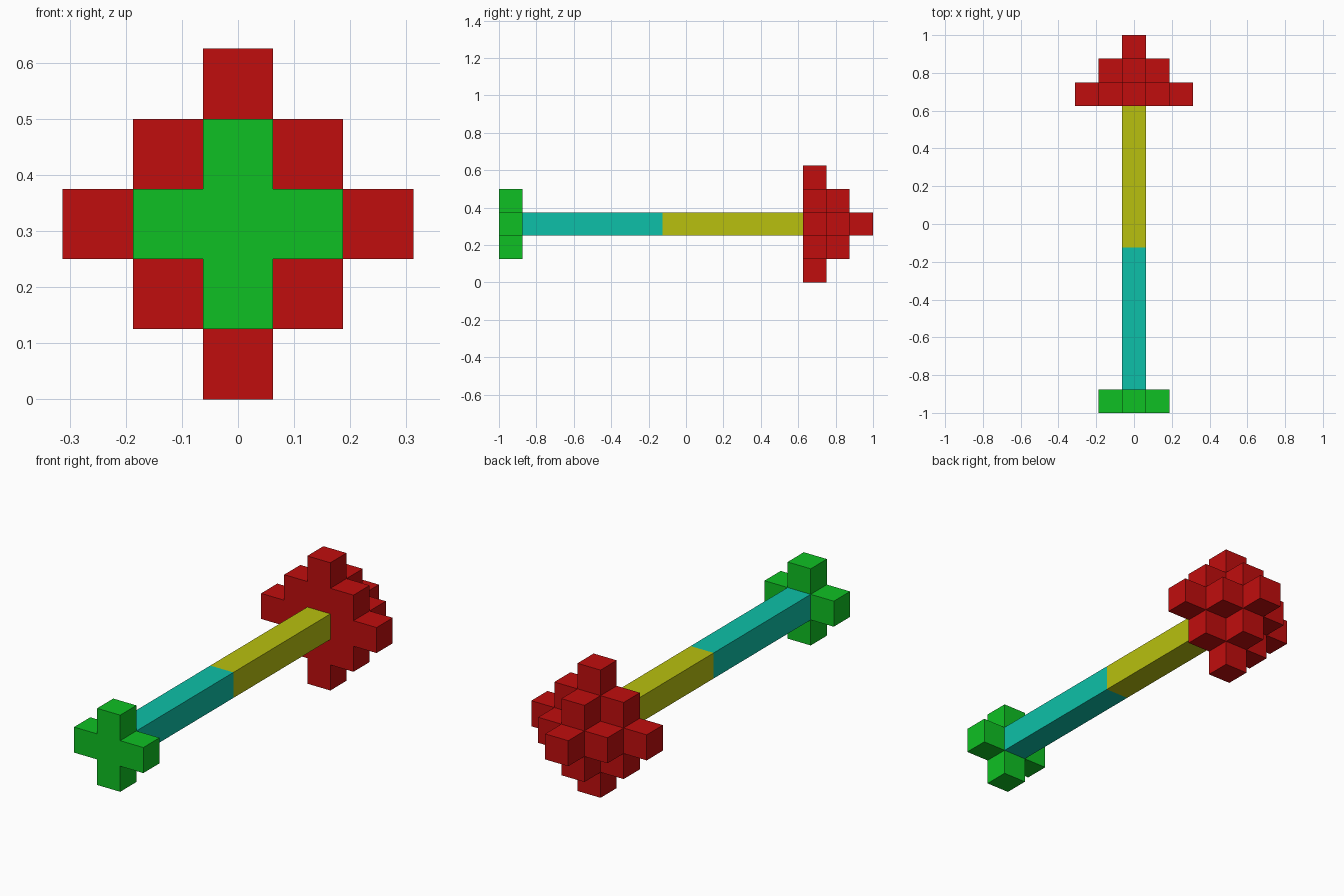
import bpy
import bmesh
from mathutils import Vector

cube = bpy.data.objects.get("Cube")
if cube:
    bpy.data.objects.remove(cube, do_unlink=True)

U = 0.125                                  # edge length of one block
AXIS_Z = 2.5 * U                           # height of the central axis


def make_material(name, rgb):
    """Flat material from 0-255 display values, converted to linear."""
    lin = [((c / 255 + 0.055) / 1.055) ** 2.4 if c > 10 else c / 255 / 12.92 for c in rgb]
    mat = bpy.data.materials.new(name)
    mat.use_nodes = True
    mat.diffuse_color = (*lin, 1)
    bsdf = mat.node_tree.nodes["Principled BSDF"]
    bsdf.inputs["Base Color"].default_value = (*lin, 1)
    bsdf.inputs["Roughness"].default_value = 0.8
    return mat


def finish(name, bm, mat):
    mesh = bpy.data.meshes.new(name)
    bm.to_mesh(mesh)
    bm.free()
    mesh.materials.append(mat)
    obj = bpy.data.objects.new(name, mesh)
    bpy.context.collection.objects.link(obj)
    return obj


def diamond(radius, layer):
    """Block cells of a diamond-shaped slab; layer counts blocks from the front end."""
    r = range(-radius, radius + 1)
    return {(i, layer, k) for i in r for k in r if abs(i) + abs(k) <= radius}


def blocks(name, cells, mat):
    """Outer skin of a set of block cells, without the faces between them."""
    bm = bmesh.new()
    for cell in sorted(cells):
        centre = Vector((cell[0] * U, -1 + (cell[1] + 0.5) * U, AXIS_Z + cell[2] * U))
        for axis in range(3):
            for sign in (-1, 1):
                n = Vector((0, 0, 0))
                n[axis] = sign
                if tuple(int(c + d) for c, d in zip(cell, n)) in cells:
                    continue
                a = Vector((0, 0, 0))
                a[(axis + 1) % 3] = 1
                b = n.cross(a)
                corners = [n + a + b, n - a + b, n - a - b, n + a - b]
                bm.faces.new([bm.verts.new(centre + c * U / 2) for c in corners])
    bmesh.ops.remove_doubles(bm, verts=bm.verts, dist=0.001)
    return finish(name, bm, mat)


def rod(name, y0, y1, mat):
    """Square bar along the central axis."""
    bm = bmesh.new()
    bmesh.ops.create_cube(bm, size=1)
    bmesh.ops.scale(bm, vec=(U, y1 - y0, U), verts=bm.verts)
    bmesh.ops.translate(bm, vec=(0, (y0 + y1) / 2, AXIS_Z), verts=bm.verts)
    return finish(name, bm, mat)


red = make_material("red", (192, 13, 13))
green = make_material("green", (15, 192, 35))
teal = make_material("teal", (13, 192, 168))
yellow = make_material("yellow", (184, 192, 15))

# Cross-shaped end cap at the front
blocks("cross_cap", diamond(1, 0), green)

# Two-coloured shaft
rod("front_shaft", -0.875, -0.125, teal)
rod("back_shaft", -0.125, 0.625, yellow)

# Stepped pyramid head tapering towards the back
blocks("stepped_head", diamond(2, 13) | diamond(1, 14) | diamond(0, 15), red)
